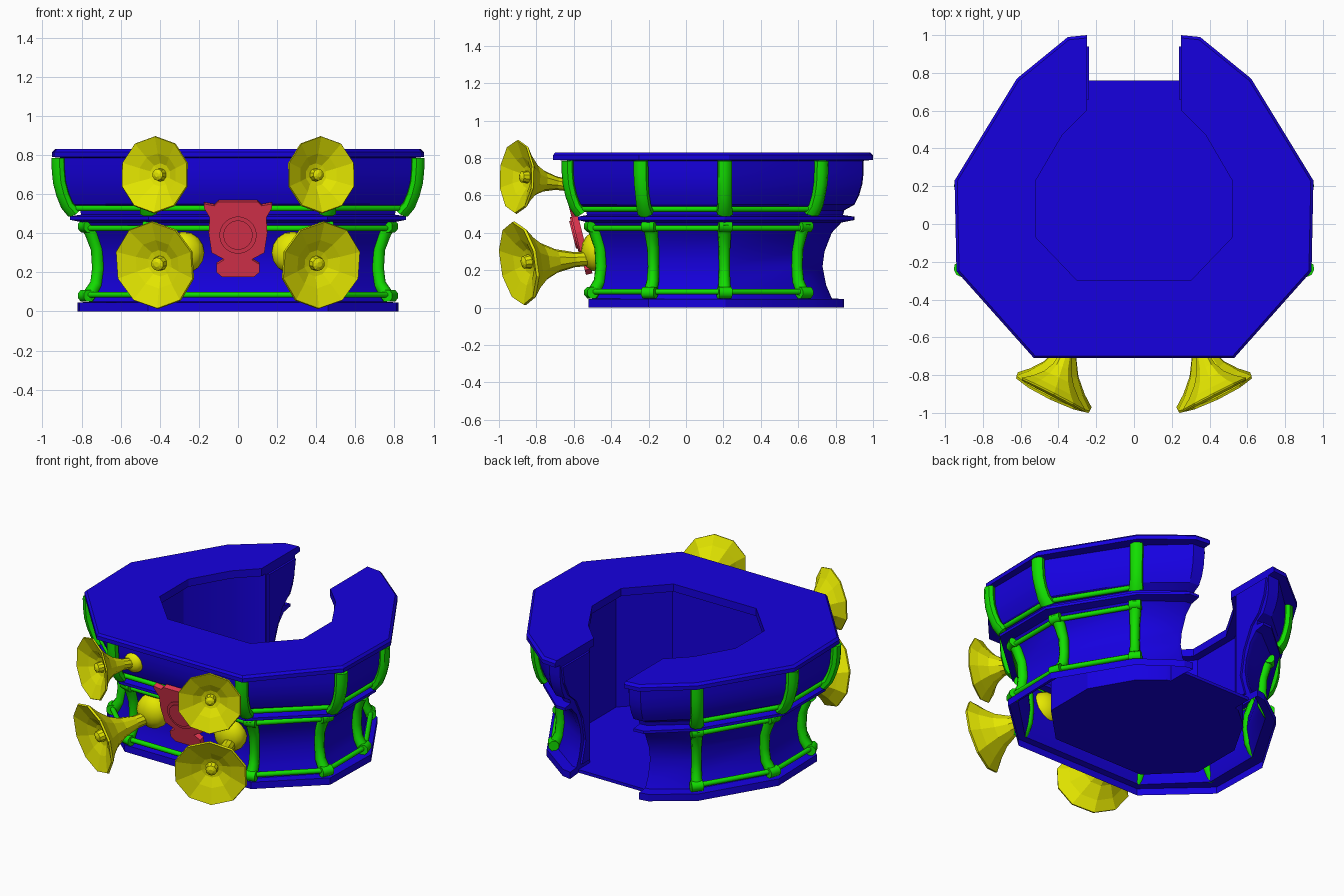
import bpy, bmesh, math
from mathutils import Vector

cube = bpy.data.objects.get("Cube")
if cube:
    bpy.data.objects.remove(cube, do_unlink=True)


def material(name, rgb):
    m = bpy.data.materials.new(name)
    m.use_nodes = True
    m.diffuse_color = (*rgb, 1)
    m.node_tree.nodes["Principled BSDF"].inputs["Base Color"].default_value = (*rgb, 1)
    return m


BLUE = material("deep_blue", (0.008, 0.0, 0.74))
GREEN = material("bright_green", (0.006, 0.74, 0.0))
YELLOW = material("horn_yellow", (0.78, 0.8, 0.0))
RED = material("emblem_red", (0.95, 0.045, 0.1))


def finish(name, bm, mat, smooth=None):
    bmesh.ops.recalc_face_normals(bm, faces=bm.faces)
    me = bpy.data.meshes.new(name)
    bm.to_mesh(me)
    bm.free()
    ob = bpy.data.objects.new(name, me)
    bpy.context.collection.objects.link(ob)
    me.materials.append(mat)
    if smooth:
        bpy.ops.object.select_all(action='DESELECT')
        ob.select_set(True)
        bpy.context.view_layer.objects.active = ob
        bpy.ops.object.shade_smooth_by_angle(angle=math.radians(smooth))


def skin(bm, rings, closed=False, caps=False):
    """Bridge rows of points with quads and return the vertex rows."""
    rows = [[bm.verts.new(p) for p in r] for r in rings]
    n = len(rows[0])
    for a, b in zip(rows, rows[1:]):
        for i in range(n if closed else n - 1):
            j = (i + 1) % n
            bm.faces.new((a[i], a[j], b[j], b[i]))
    if caps:
        bm.faces.new(rows[0])
        bm.faces.new(rows[-1])
    return rows


def prism(name, points, shift, mat):
    """Extrude a flat outline by a vector."""
    bm = bmesh.new()
    s = Vector(shift)
    skin(bm, [points, [Vector(p) + s for p in points]], True, True)
    finish(name, bm, mat)


def oval(c, u, v, n, turn=0.5):
    return [c + u * math.cos(2 * math.pi * (k + turn) / n)
            + v * math.sin(2 * math.pi * (k + turn) / n) for k in range(n)]


def bars(name, ends, radius, mat):
    """Straight round bars in one object."""
    bm = bmesh.new()
    for a, b in ends:
        a, b = Vector(a), Vector(b)
        side = (b - a).cross(Vector((0, 0, 1))).normalized() * radius
        up = Vector((0, 0, radius))
        skin(bm, [oval(a, side, up, 8), oval(b, side, up, 8)], True, True)
    finish(name, bm, mat, 50)


# Plan outlines, one half, front to rear opening
def mirrored(half):
    return [(-x, y) for x, y in reversed(half)] + half


RIM = mirrored([(.53, -.71), (.94, -.25), (.95, .23), (.62, .77), (.35, .99), (.25, 1.0)])
UPPER_WALL = mirrored([(.465, -.615), (.9, -.235), (.9, .207), (.578, .712),
                       (.33, .94), (.25, .945)])
WAIST = mirrored([(.435, -.44), (.7, -.17), (.7, .205), (.485, .585), (.27, .725), (.25, .73)])
BASE = mirrored([(.46, -.52), (.81, -.2), (.82, .21), (.55, .66), (.31, .835), (.25, .845)])
WELL = mirrored([(.3, -.3), (.52, -.07), (.52, .23), (.38, .47), (.27, .58), (.25, .6)])
PIT = mirrored([(.33, -.33), (.57, -.09), (.57, .25), (.42, .51), (.28, .63), (.25, .64)])


def body(t, z):
    """Wall outline at height z, from the upper wall (0) in to the waist (1)."""
    return [Vector((*Vector(a).lerp(Vector(b), t), z)) if t >= 0 else
            Vector((a[0] + (a[0] - b[0]) * -t, a[1] + (a[1] - b[1]) * -t, z))
            for a, b in zip(UPPER_WALL, WAIST)]


def level(outline, z):
    return [(x, y, z) for x, y in outline]


# Booth shell: flared walls, counter top with a lip and the inner pit
WALL = [(.77, .05), (.91, .12), (1, .22), (.95, .3), (.77, .4), (.53, .455),
        (.21, .468), (.21, .486), (.49, .495), (.46, .52), (.21, .55), (.09, .6),
        (.01, .66), (-.02, .72), (-.02, .785)]
crown = [(math.copysign(max(abs(x) * .985, .25), x), y * .985) for x, y in RIM]
rings = [level(BASE, 0), level(BASE, .045)]
rings += [body(t, z) for t, z in WALL]
rings += [level(RIM, .79), level(RIM, .815), level(crown, .83)]
rings += [level(WELL, .83), level(WELL, .78), level(PIT, .78), level(PIT, .02)]
bm = bmesh.new()
rows = skin(bm, rings)
for end in (0, -1):
    bm.faces.new([r[end] for r in rows])
finish("booth_shell", bm, BLUE, 25)

# Floor running out through the opening
floor = [(-.25, .76, .01)] + level(PIT, .01) + [(.25, .76, .01)]
prism("floor", floor, (0, 0, .02), BLUE)

# Raised panels on the two ends beside the opening
PANEL = [(.66, .06), (.74, .06), (.7, .2), (.73, .36), (.8, .5), (.87, .56),
         (.92, .66), (.94, .77), (.66, .77)]
for s, side in ((1, "left"), (-1, "right")):
    prism(side + "_end_panel", [(s * .25, y, z) for y, z in PANEL], (-s * .013, 0, 0), BLUE)

# Green posts following the wall on the corners: position, height, half width
UPPER = [(-.1, .785, .038), (-.09, .72, .038), (-.06, .66, .037), (.02, .6, .036),
         (.13, .545, .038), (.3, .505, .044)]
LOWER = [(.6, .455, .036), (.75, .4, .034), (.9, .32, .029), (.93, .22, .027),
         (.88, .14, .03), (.63, .065, .036)]
corners = [i for i, p in enumerate(RIM) if abs(p[0]) > .4]


def along(ring, i):
    return (ring[i + 1] - ring[i - 1]).normalized()


for name, profile in (("upper_posts", UPPER), ("lower_posts", LOWER)):
    bm = bmesh.new()
    levels = [body(t, z) for t, z, w in profile]
    for i in corners:
        path = [ring[i] for ring in levels]
        rings = []
        for k, p in enumerate(path):
            run = path[min(k + 1, len(path) - 1)] - path[max(k - 1, 0)]
            side = along(levels[k], i)
            out = side.cross(run).normalized()
            rings.append(oval(p, side * profile[k][2] * 1.08, out * .033, 8))
        skin(bm, rings, True, True)
    finish(name, bm, GREEN, 50)

# Scrolls at the ends of the lower posts
scrolls = []
for t, z in ((.62, .435), (.62, .08)):
    ring = body(t, z)
    for i in corners:
        half = along(ring, i) * .036
        scrolls.append((ring[i] - half, ring[i] + half))
bars("post_scrolls", scrolls, .033, GREEN)

# Rails joining the posts
rails = []
for t, z in ((.27, .527), (.6, .425), (.6, .085)):
    ring = body(t, z)
    rails += [(ring[i], ring[i + 1]) for i in corners[:-1] if i + 1 in corners]
bars("rails", rails, .016, GREEN)

# Horns: flared outside then hollow inside, as radius and distance to the mouth
BELL = [(.16, 0), (.18, .3), (.28, .52), (.46, .7), (.74, .86), (1, .97)]
HOLLOW = [(.98, 0), (.55, .035), (.3, .065), (.17, .07), (.15, .035), (.06, .025)]


def horn(name, start, mouth, facing, radius, ball, ball_size):
    a, b = Vector(start), Vector(mouth)
    face = Vector(facing).normalized()
    chord = b - a
    bm = bmesh.new()
    # the neck bends from the mount toward the mouth direction
    stations = [(r, a + chord * t, chord.normalized().lerp(face, min(1, t * 1.2)))
                for r, t in BELL]
    stations += [(r, b - face * depth, face) for r, depth in HOLLOW]
    rings = []
    for r, c, axis in stations:
        u = axis.cross(Vector((0, 0, 1))).normalized()
        v = u.cross(axis).normalized()
        rings.append(oval(c, u * r * radius, v * r * radius, 10))
    skin(bm, rings, True, True)
    finish(name, bm, YELLOW)
    bm = bmesh.new()
    bmesh.ops.create_uvsphere(bm, u_segments=16, v_segments=8, radius=ball_size)
    bmesh.ops.scale(bm, verts=bm.verts, vec=(1, .75, 1))
    bmesh.ops.translate(bm, verts=bm.verts, vec=ball)
    finish(name + "_mount", bm, YELLOW, 40)


for s, side in ((1, "left"), (-1, "right")):
    horn(side + "_upper_horn", (s * .33, -.6, .65), (s * .428, -.91, .7),
         (s * .45, -.88, .03), .198, (s * .33, -.605, .655), .065)
    horn(side + "_lower_horn", (s * .29, -.47, .265), (s * .428, -.9, .236),
         (s * .42, -.88, -.15), .227, (s * .28, -.48, .3), .108)

# Red emblem leaning on the front
HALF = [(.1, .56), (.12, .54), (.175, .55), (.175, .53), (.145, .48), (.15, .4),
        (.135, .3), (.07, .265), (.11, .24), (.11, .2), (.08, .175)]


def lean(z):
    return -.535 - (z - .175) * .25


prism("emblem", [(x, lean(z), z) for x, z in mirrored(HALF)], (0, .035, .009), RED)
for name, r, lift in (("emblem_ring", .095, .009), ("emblem_disc", .075, .018)):
    disc = []
    for x, _, z in oval(Vector((0, 0, .39)), Vector((r, 0, 0)), Vector((0, 0, r)), 24):
        disc.append((x, lean(z) - lift, z))
    prism(name, disc, (0, .0095, 0), RED)
